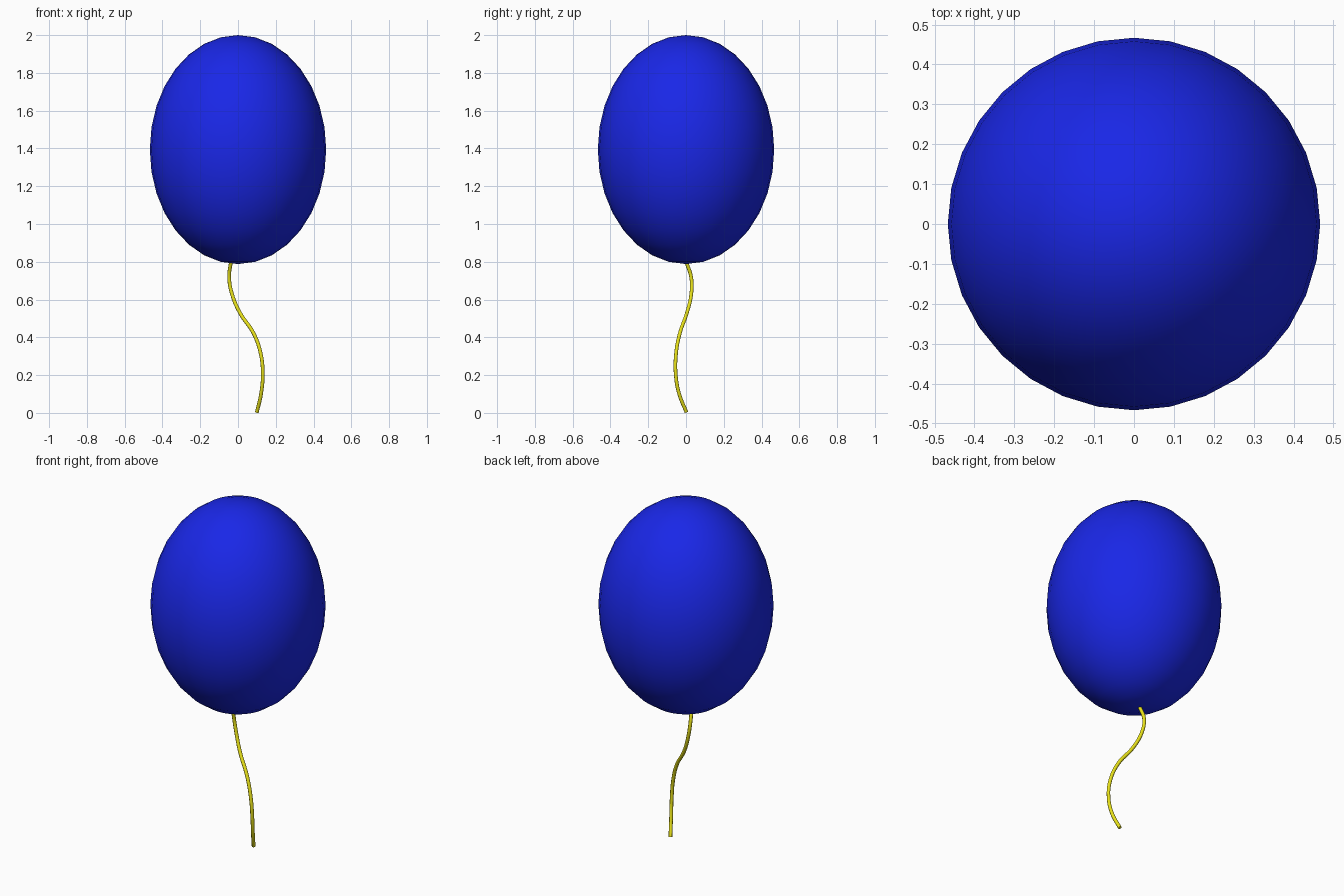
import bpy

if "Cube" in bpy.data.objects:
    bpy.data.objects.remove(bpy.data.objects["Cube"])


def paint(obj, name, color):
    mat = bpy.data.materials.new(name)
    mat.diffuse_color = color
    mat.use_nodes = True
    mat.node_tree.nodes["Principled BSDF"].inputs["Base Color"].default_value = mat.diffuse_color
    obj.data.materials.append(mat)


# Balloon: stretched sphere, smooth shaded
bpy.ops.mesh.primitive_uv_sphere_add(segments=32, ring_count=16, radius=1,
                                     location=(0, 0, 1.394))
balloon = bpy.context.object
balloon.name = "balloon"
balloon.scale = (0.467, 0.467, 0.606)
bpy.ops.object.transform_apply(location=False, rotation=False, scale=True)
bpy.ops.object.shade_smooth()
paint(balloon, "blue", (0.01, 0.02, 0.8, 1))

# String: thin wavy tube from the ground to the underside of the balloon
path = [(0.100, 0.002, 0.004), (0.122, -0.036, 0.10), (0.131, -0.054, 0.20),
        (0.121, -0.053, 0.31), (0.083, -0.033, 0.42), (0.010, 0.005, 0.53),
        (-0.032, 0.028, 0.63), (-0.047, 0.027, 0.72), (-0.038, 0.002, 0.797)]
curve = bpy.data.curves.new("string", 'CURVE')
curve.dimensions = '3D'
curve.bevel_depth = 0.01
curve.bevel_resolution = 2
curve.resolution_u = 6
curve.use_fill_caps = True
spline = curve.splines.new('BEZIER')
spline.bezier_points.add(len(path) - 1)
for point, co in zip(spline.bezier_points, path):
    point.co = co
    point.handle_left_type = point.handle_right_type = 'AUTO'
string = bpy.data.objects.new("string", curve)
bpy.context.collection.objects.link(string)
paint(string, "yellow", (0.8, 0.75, 0.01, 1))
